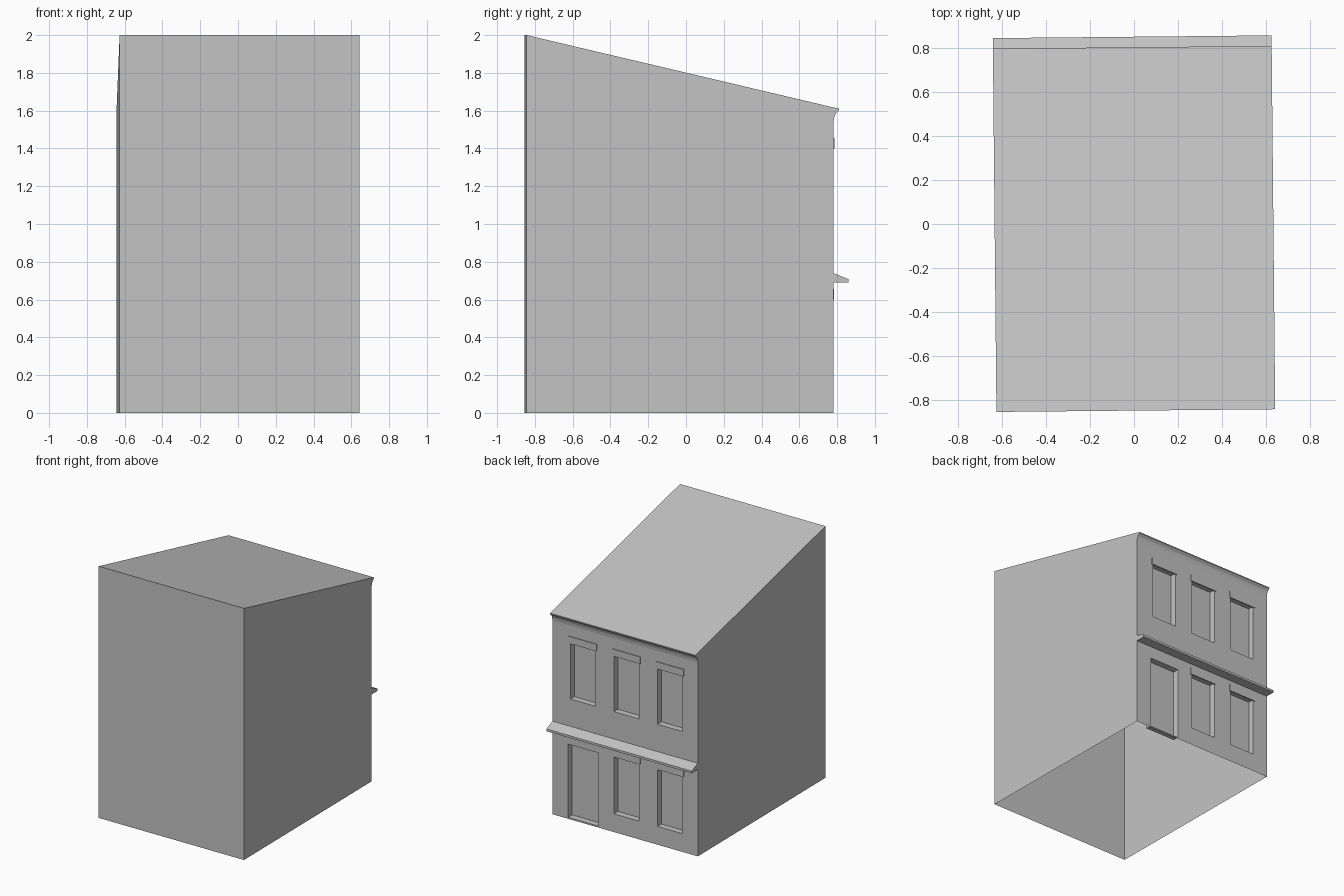
import bpy
import bmesh
from mathutils import Matrix

cube = bpy.data.objects.get("Cube")
if cube:
    bpy.data.objects.remove(cube, do_unlink=True)

HALF = 0.635          # half width of the building
WALL = 0.775          # plane of the street wall
FRONT = -0.85         # plane of the tall blank wall
DEPTH = 0.05          # depth of door and window recesses
TURN = Matrix.Rotation(0.0097, 4, 'Z')

grey = bpy.data.materials.new("plain_grey")
grey.use_nodes = True
grey.diffuse_color = (0.55, 0.55, 0.55, 1)
grey.node_tree.nodes["Principled BSDF"].inputs["Base Color"].default_value = (0.55, 0.55, 0.55, 1)


def finish(name, bm):
    """Turn a bmesh into a flat-shaded grey object."""
    bm.transform(TURN)
    mesh = bpy.data.meshes.new(name)
    bm.to_mesh(mesh)
    bm.free()
    mesh.materials.append(grey)
    obj = bpy.data.objects.new(name, mesh)
    bpy.context.collection.objects.link(obj)
    return obj


def prism(name, profile, x0, x1, open_sides=()):
    """Sweep a clockwise (y, z) profile along x, leaving some sides open."""
    bm = bmesh.new()
    left = [bm.verts.new((x0, y, z)) for y, z in profile]
    right = [bm.verts.new((x1, y, z)) for y, z in profile]
    n = len(profile)
    for i in range(n):
        j = (i + 1) % n
        if i not in open_sides:
            bm.faces.new((left[i], right[i], right[j], left[j]))
    bm.faces.new(left)
    bm.faces.new(right[::-1])
    return finish(name, bm)


# Shell: blank wall, side walls, sloping roof and moulded eave; open underneath
shell = [(FRONT, 0), (FRONT, 2), (0.805, 1.61), (0.805, 1.602), (0.787, 1.585),
         (0.779, 1.565), (WALL, 1.54), (WALL, 0)]
prism("walls_and_roof", shell, -HALF, HALF, open_sides=(6, 7))

# Openings as (x0, x1, z0, z1): one door, five windows
centres = (0.368, -0.012, -0.392)
door = (0.232, 0.498, 0.012, 0.593)
windows = [(c - 0.11, c + 0.11, z, top)
           for z, top, row in ((0.145, 0.61, centres[1:]), (0.957, 1.41, centres))
           for c in row]
openings = [door] + windows

# Street wall: a grid split at the opening edges, with the openings pushed in
xs = sorted({-HALF, HALF} | {v for o in openings for v in o[:2]})
zs = sorted({0, 1.54} | {v for o in openings for v in o[2:]})
bm = bmesh.new()
grid = [[bm.verts.new((x, WALL, z)) for z in zs] for x in xs]
for i in range(len(xs) - 1):
    for j in range(len(zs) - 1):
        bm.faces.new((grid[i][j], grid[i][j + 1], grid[i + 1][j + 1], grid[i + 1][j]))
for x0, x1, z0, z1 in openings:
    hole = []
    for f in bm.faces:
        c = f.calc_center_median()
        if x0 < c.x < x1 and z0 < c.z < z1 and f.normal.y >= 0 and abs(c.y - WALL) < 0.001:
            hole.append(f)
    new = bmesh.ops.extrude_face_region(bm, geom=hole)["geom"]
    bmesh.ops.translate(bm, vec=(0, -DEPTH, 0),
                        verts=[g for g in new if isinstance(g, bmesh.types.BMVert)])
bmesh.ops.delete(bm, geom=[f for f in bm.faces if any(
    abs(f.calc_center_median().y - WALL) < 0.001
    and o[0] < f.calc_center_median().x < o[1]
    and o[2] < f.calc_center_median().z < o[3] for o in openings)], context='FACES_ONLY')
bmesh.ops.recalc_face_normals(bm, faces=bm.faces)
if sum(f.normal.y * f.calc_area() for f in bm.faces) < 0:
    bmesh.ops.reverse_faces(bm, faces=bm.faces)
bmesh.ops.dissolve_limit(bm, angle_limit=0.01, verts=bm.verts, edges=bm.edges)
finish("street_wall", bm)

# Canopy running across the street wall
canopy = [(WALL, 0.69), (WALL, 0.74), (0.853, 0.708), (0.853, 0.69)]
prism("canopy", canopy, -HALF, HALF, open_sides=(0,))

# Lintels over the windows
for k, (x0, x1, z0, z1) in enumerate(windows):
    base = z1 - 0.01
    lintel = [(WALL - 0.002, base), (WALL - 0.002, base + 0.055),
              (WALL + 0.007, base + 0.055), (WALL + 0.007, base)]
    prism(f"window_lintel_{k + 1}", lintel, x0 - 0.012, x1 + 0.012)
